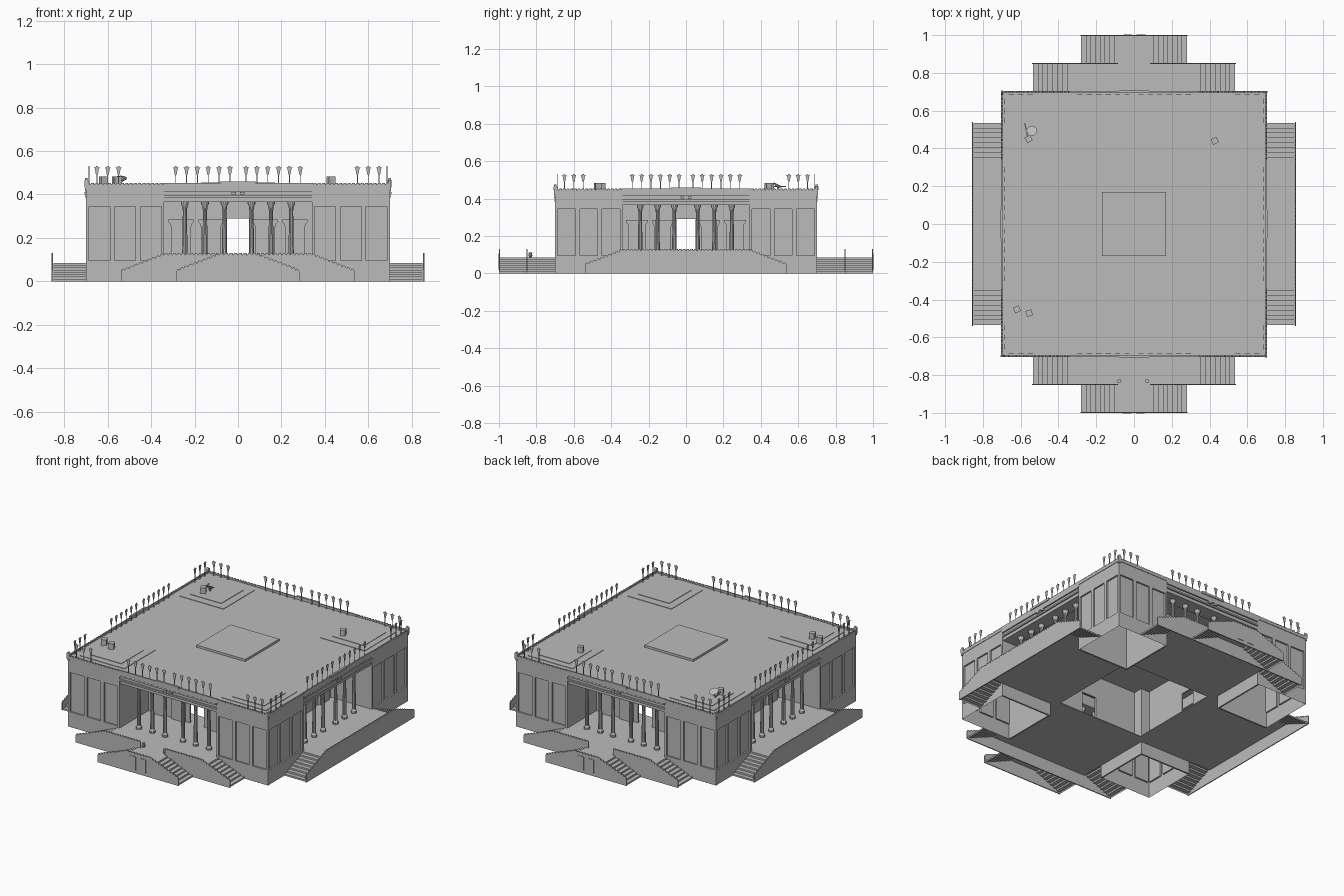
import bpy, bmesh, math
from mathutils import Matrix, Vector

if "Cube" in bpy.data.objects:
    bpy.data.objects.remove(bpy.data.objects["Cube"])

stone = bpy.data.materials.new("grey stone")
stone.diffuse_color = (0.5, 0.5, 0.5, 1)
stone.use_nodes = True
stone.node_tree.nodes["Principled BSDF"].inputs["Base Color"].default_value = stone.diffuse_color

ALL, FRONT_BACK, SIDES = (0, 1, 2, 3), (0, 2), (1, 3)
FLOOR, ROOF = 0.085, 0.44


def place(name, bm, turns=(0,), closed=True):
    """Turn a bmesh into objects, repeated in quarter turns about z."""
    if closed:
        bmesh.ops.recalc_face_normals(bm, faces=bm.faces)
    mesh = bpy.data.meshes.new(name)
    bm.to_mesh(mesh)
    bm.free()
    mesh.materials.append(stone)
    for k in turns:
        ob = bpy.data.objects.new(name, mesh)
        ob.rotation_euler.z = k * math.pi / 2
        bpy.context.collection.objects.link(ob)


def box(bm, x0, x1, y0, y1, z0, z1, turn=0):
    c = Vector(((x0 + x1) / 2, (y0 + y1) / 2, (z0 + z1) / 2))
    m = (Matrix.Translation(c) @ Matrix.Rotation(turn, 4, 'Z')
         @ Matrix.Diagonal((x1 - x0, y1 - y0, z1 - z0, 1)))
    bmesh.ops.create_cube(bm, size=1, matrix=m)


def sheet(bm, pts):
    bm.faces.new([bm.verts.new(p) for p in pts])


def plate(bm, pts, y, t):
    """Extrude an x,z outline from y to y + t."""
    f = bm.faces.new([bm.verts.new((x, y, z)) for x, z in pts])
    r = bmesh.ops.extrude_face_region(bm, geom=[f])
    vs = [v for v in r['geom'] if isinstance(v, bmesh.types.BMVert)]
    bmesh.ops.translate(bm, vec=(0, t, 0), verts=vs)


def toothed(path, pitch=0.02, h=0.008):
    """Add small merlons along an x-ascending polyline."""
    out = []
    for (xa, za), (xb, zb) in zip(path, path[1:]):
        n = max(1, round((xb - xa) / pitch))
        for i in range(n):
            for f, up in ((0.0, 0), (0.2, h), (0.7, h), (0.9, 0)):
                s = (i + f) / n
                out.append((xa + (xb - xa) * s, za + (zb - za) * s + up))
    return out + [path[-1]]


def parapet(bm, path, z0, y, t=0.006):
    top = toothed(path)
    plate(bm, [(path[-1][0], z0), (path[0][0], z0)] + top, y, t)


def lathe(bm, profile, x, y, sides):
    rings = [[bm.verts.new((x + r * math.cos(a * 2 * math.pi / sides),
                            y + r * math.sin(a * 2 * math.pi / sides), z))
              for a in range(sides)] for r, z in profile]
    for a, b in zip(rings, rings[1:]):
        for i in range(sides):
            j = (i + 1) % sides
            bm.faces.new((a[i], a[j], b[j], b[i]))
    bm.faces.new(rings[-1])
    bm.faces.new(rings[0][::-1])


# Corner pavilions: facades with three recessed panels on each wing
bm = bmesh.new()
cuts = [0.34, 0.353, 0.45, 0.472, 0.568, 0.59, 0.687, 0.70]
rows = [0, 0.095, 0.345, ROOF]
panels = []
for us in (cuts, [-u for u in reversed(cuts)]):
    grid = [[bm.verts.new((u, -0.70, z)) for u in us] for z in rows]
    for j in range(3):
        for i in range(7):
            f = bm.faces.new((grid[j][i], grid[j][i + 1], grid[j + 1][i + 1], grid[j + 1][i]))
            if j == 1 and i % 2:
                panels.append(f)
for f in bmesh.ops.extrude_discrete_faces(bm, faces=panels)['faces']:
    bmesh.ops.translate(bm, vec=(0, 0.01, 0), verts=f.verts)
place("pavilion_facade", bm, ALL, closed=False)

# Pavilion walls facing the porticos
bm = bmesh.new()
for s in (-1, 1):
    box(bm, min(s * .34, s * .35), max(s * .34, s * .35), -0.699, -0.34, 0, ROOF - .001)
place("pavilion_inner_wall", bm, ALL)

# Roof slab, raised centre and corner terraces
bm = bmesh.new()
box(bm, -.699, .699, -.699, .699, ROOF - .01, ROOF)
box(bm, -.17, .17, -.17, .17, ROOF, ROOF + .014)
place("roof", bm)
bm = bmesh.new()
box(bm, .34, .65, -.65, -.34, ROOF, ROOF + .003)
box(bm, .39, .61, -.61, -.39, ROOF + .003, ROOF + .006)
place("roof_terrace", bm, ALL)

# Roof parapet with teeth, plain raised middle, corner finials
bm = bmesh.new()
for s in (-1, 1):
    xs = sorted((s * .345, s * .70))
    parapet(bm, [(xs[0], .445), (xs[1], .445)], .43, -.703)
box(bm, -.345, .345, -.703, -.695, .42, .453)
box(bm, -.08, .08, -.708, -.695, .445, .459)
plate(bm, [(-.705, .42), (-.69, .42), (-.685, .455), (-.695, .475), (-.708, .465)], -.705, .012)
place("roof_parapet", bm, ALL)

# Entablature over the columns, with cornice ledges and a small emblem
bm = bmesh.new()
box(bm, -.34, .34, -.695, -.60, .365, ROOF - .005)
box(bm, -.34, .34, -.704, -.60, .345 + .04, .395)
box(bm, -.34, .34, -.704, -.695, .413, .422)
for s in (-1, 1):
    box(bm, s * .02 - .01, s * .02 + .01, -.706, -.695, .400, .412, 0)
place("entablature", bm, ALL)

# Portico floor, with open centre beneath the hall
bm = bmesh.new()
box(bm, -.34, .34, -.85, -.30, FLOOR - .006, FLOOR)
place("portico_floor", bm, ALL)

# Portico columns
bm = bmesh.new()
prof = [(.017, FLOOR), (.017, .10), (.012, .108), (.0115, .20), (.009, .325),
        (.011, .335), (.012, .345), (.018, .358), (.018, .366)]
for s in (-1, 1):
    for x in (.062, .152, .245):
        lathe(bm, prof, s * x, -.64, 10)
place("portico_column", bm, ALL)

# Hall wall with central doorway and flared door surrounds
bm = bmesh.new()
for s in (-1, 1):
    xs = sorted((s * .05, s * .34))
    box(bm, xs[0], xs[1], -.41, -.40, FLOOR, ROOF - .01)
box(bm, -.05, .05, -.41, -.40, .29, ROOF - .01)
place("hall_wall", bm, ALL)
bm = bmesh.new()
half = [(.045, FLOOR), (.045, .245), (.05, .265), (.058, .272), (.058, .285)]
for c in (-.262, -.125, .125, .262):
    plate(bm, [(c + x, z) for x, z in half] + [(c - x, z) for x, z in reversed(half)], -.425, .015)
place("door_surround", bm, ALL)


# Stair flights: zigzag sheets descending away from the middle
def flight(bm, x_top, x_end, y0, y1, n=8):
    for s in (-1, 1):
        dx, dz = (x_end - x_top) / n, FLOOR / n
        for i in range(n):
            xa, xb = s * (x_top + i * dx), s * (x_top + (i + 1) * dx)
            z, zl = FLOOR - i * dz, FLOOR - (i + 1) * dz
            tread = [(xa, y0, z), (xb, y0, z), (xb, y1, z), (xa, y1, z)]
            riser = [(xb, y0, zl), (xb, y1, zl), (xb, y1, z), (xb, y0, z)]
            for q in (tread, riser):
                sheet(bm, q if s > 0 else q[::-1])


bm = bmesh.new()
flight(bm, .33, .535, -.85, -.70)
place("upper_stairs", bm, ALL, closed=False)
bm = bmesh.new()
flight(bm, .08, .28, -1.0, -.85)
sheet(bm, [(-.08, -1, FLOOR), (.08, -1, FLOOR), (.08, -.85, FLOOR), (-.08, -.85, FLOOR)])
place("lower_stairs", bm, FRONT_BACK, closed=False)

# Stair parapets
bm = bmesh.new()
slope = [(-.54, .045), (-.50, .06), (-.34, .122)]
parapet(bm, slope + [(-x, z) for x, z in reversed(slope)], 0, -.858)
place("side_stair_parapet", bm, SIDES)
bm = bmesh.new()
parapet(bm, slope + [(-.085, .122)], 0, -.853)
parapet(bm, [(.085, .122)] + [(-x, z) for x, z in reversed(slope)], 0, -.853)
box(bm, -.085, .085, -.853, -.847, 0, FLOOR - .001)
place("upper_stair_parapet", bm, FRONT_BACK)
bm = bmesh.new()
slope = [(-.283, .045), (-.25, .06), (-.085, .122)]
parapet(bm, slope + [(-x, z) for x, z in reversed(slope)], 0, -1.0)
place("lower_stair_parapet", bm, FRONT_BACK)

# Basement doors in the lower parapet
bm = bmesh.new()
for x0, x1 in ((-.061, -.014), (.01, .056)):
    box(bm, x0, x1, -1.003, -.999, .02, .105)
place("basement_door", bm, FRONT_BACK)

# Pots beside the front steps
bm = bmesh.new()
for x in (-.078, .07):
    lathe(bm, [(.006, FLOOR), (.011, .095), (.008, .105), (.011, .112)], x, -.832, 8)
place("stair_pot", bm)

# Flat torches along the roof edge
bm = bmesh.new()
half = [(.006, .44), (.002, .447), (.002, .488), (.005, .494), (.009, .518),
        (.014, .524), (.006, .526), (.002, .532)]
spots = [.037 + .05 * i for i in range(6)] + [.55, .60, .65]
for c in [s * x for x in spots for s in (-1, 1)]:
    plate(bm, [(c + x, z) for x, z in half] + [(c - x, z) for x, z in reversed(half)], -.688, .003)
place("roof_torch", bm, ALL)

# Rooftop machine boxes
bm = bmesh.new()
for x, y, a in ((-.62, -.452, .4), (-.555, -.472, .3), (.428, .44, .4), (-.558, .45, .5)):
    box(bm, x - .016, x + .016, y - .016, y + .016, ROOF, .482, a)
place("roof_unit", bm)

# Rooftop dish with its boom
bm = bmesh.new()
m = Matrix.Translation((-.54, .49, .468)) @ Matrix.Rotation(-.45, 4, 'X')
bmesh.ops.create_cone(bm, cap_ends=True, segments=16, radius1=.010, radius2=.028, depth=.014, matrix=m)
box(bm, -.544, -.536, .486, .494, ROOF, .465)
box(bm, -.573, -.567, .455, .535, .462, .468, .2)
place("roof_dish", bm)
